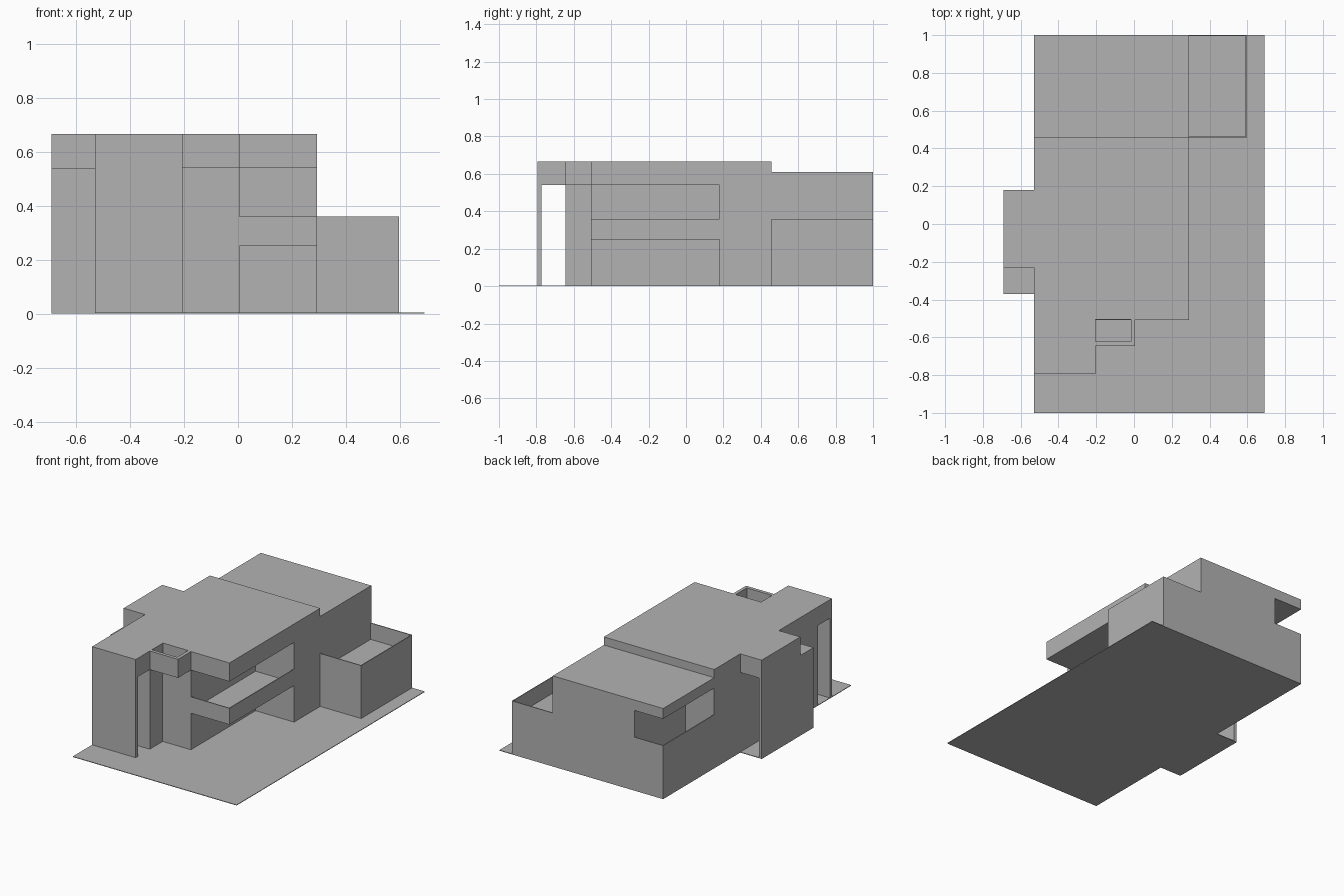
import bpy
import bmesh

cube = bpy.data.objects.get("Cube")
if cube:
    bpy.data.objects.remove(cube, do_unlink=True)

# One plain grey for the whole building
GREY = (0.45, 0.45, 0.45, 1.0)
mat = bpy.data.materials.new("plain grey")
mat.use_nodes = True
mat.diffuse_color = GREY
bsdf = mat.node_tree.nodes["Principled BSDF"]
bsdf.inputs["Base Color"].default_value = GREY
bsdf.inputs["Roughness"].default_value = 0.8


def prism(name, outline, z0, z1):
    """Extrude a plan outline from z0 up to z1."""
    bm = bmesh.new()
    face = bm.faces.new([bm.verts.new((x, y, z0)) for x, y in outline])
    up = bmesh.ops.extrude_face_region(bm, geom=[face])["geom"]
    for v in up:
        if isinstance(v, bmesh.types.BMVert):
            v.co.z = z1
    bmesh.ops.recalc_face_normals(bm, faces=bm.faces)
    mesh = bpy.data.meshes.new(name)
    bm.to_mesh(mesh)
    bm.free()
    mesh.materials.append(mat)
    obj = bpy.data.objects.new(name, mesh)
    bpy.context.collection.objects.link(obj)
    return obj


def box(name, x0, x1, y0, y1, z0, z1):
    return prism(name, [(x0, y0), (x1, y0), (x1, y1), (x0, y1)], z0, z1)


def deck(name, x0, x1, y0, y1, bottom, floor, rail, sides):
    """Floor block with thin parapets on the listed sides."""
    t = 0.006
    box(name + "_floor", x0, x1, y0, y1, bottom, floor)
    strips = {
        "front": (x0, x1, y0, y0 + t), "back": (x0, x1, y1 - t, y1),
        "right": (x0, x0 + t, y0, y1), "left": (x1 - t, x1, y0, y1),
    }
    for side in sides:
        box(name + "_parapet_" + side, *strips[side], floor, rail)


# Key plan lines and heights
WEST, STEP, MID, EAST = -0.53, -0.205, 0.005, 0.292
FRONT, PORCH, WALL, BAY, REAR, BACK = -0.795, -0.645, -0.508, 0.18, 0.457, 1.0
BUMP, NOTCH = -0.69, -0.23
SLAB, RAIL, SOFFIT, ROOF, LOW_ROOF = 0.25, 0.36, 0.54, 0.665, 0.61
THIN = 0.022

# Ground plates
box("ground_plate", WEST, 0.69, -1, 1, 0, 0.004)
box("side_plate", BUMP, WEST, -0.37, BAY, 0, 0.004)

# Main walls
box("front_screen", WEST, STEP, FRONT, FRONT + THIN, 0, SOFFIT)
box("front_room", WEST, STEP, PORCH, WALL, 0, SOFFIT)
box("main_body", WEST, MID, WALL, BAY, 0, SOFFIT)
box("middle_body", WEST, EAST, BAY, REAR, 0, SOFFIT)
box("back_body", -0.315, EAST, REAR, BACK, 0, SOFFIT)

# Side bay with a thin outer screen and a lower block
box("side_screen", BUMP, BUMP + THIN, NOTCH, BAY, 0, SOFFIT)
box("side_block", BUMP, WEST, -0.37, NOTCH, 0, SOFFIT)

# Stepped main roof with a skylight over the porch
roof = prism("main_roof", [
    (WEST, FRONT), (STEP, FRONT), (STEP, PORCH), (MID, PORCH), (MID, WALL),
    (EAST, WALL), (EAST, REAR), (WEST, REAR), (WEST, BAY), (BUMP, BAY),
    (BUMP, NOTCH), (WEST, NOTCH)], SOFFIT, ROOF)
cutter = box("skylight_cutter", STEP, -0.017, -0.622, WALL + 0.003, 0.5, 0.7)
cutter.hide_render = True
cutter.hide_viewport = True
cutter.display_type = 'WIRE'
cut = roof.modifiers.new("skylight", 'BOOLEAN')
cut.operation = 'DIFFERENCE'
cut.solver = 'EXACT'
cut.object = cutter

box("back_roof", WEST, EAST, REAR, BACK, SOFFIT, LOW_ROOF)

# Balconies and terrace
deck("front_balcony", MID, EAST, WALL, BAY, SLAB, 0.27, RAIL, ["front", "left"])
deck("back_balcony", WEST, -0.315, REAR, BACK, 0, 0.12, RAIL, ["back", "right"])
deck("terrace", EAST, 0.597, REAR, BACK, 0, SLAB, RAIL, ["front", "back", "left"])
